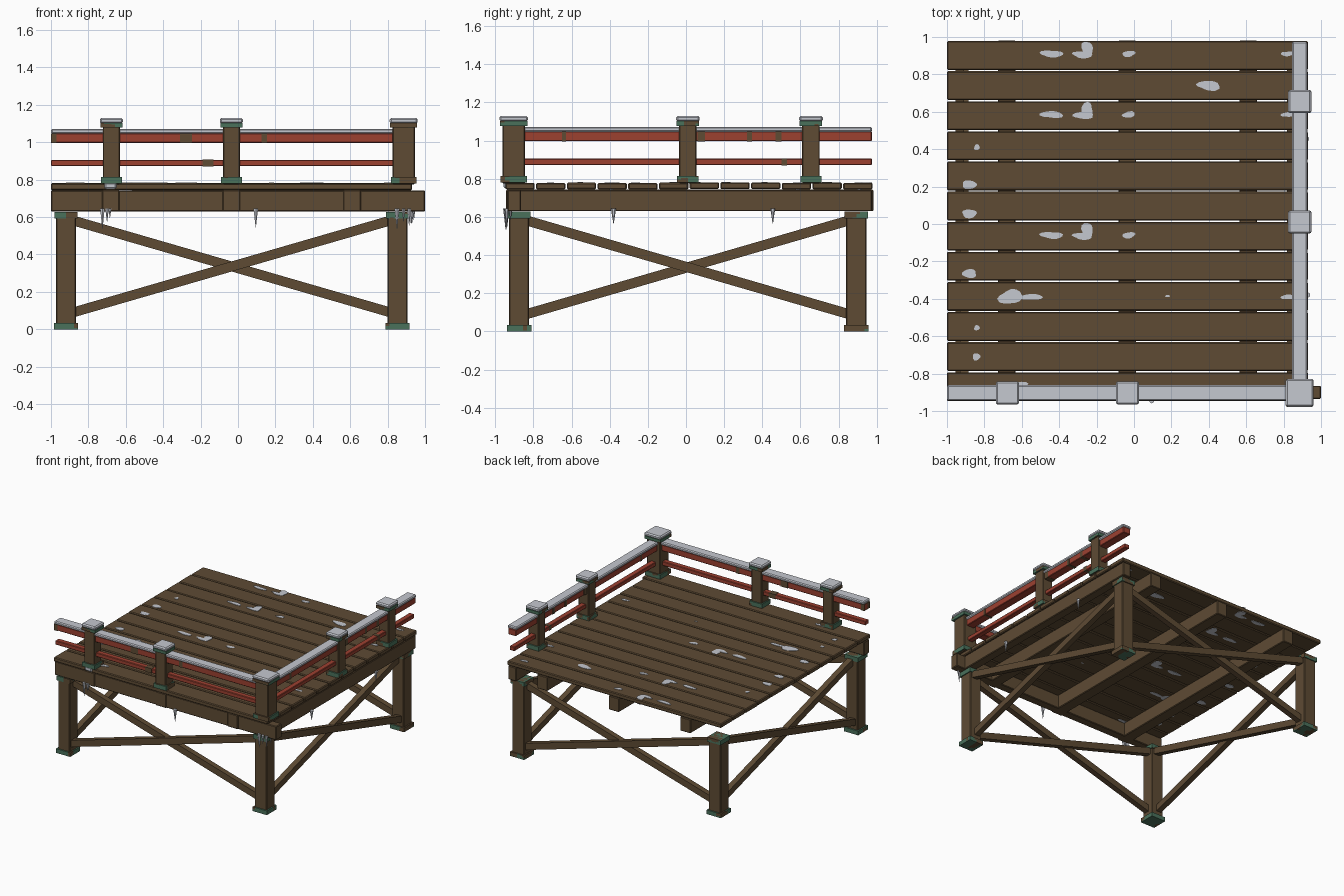
import bpy, bmesh, math, random
from mathutils import Vector, Matrix, noise

if "Cube" in bpy.data.objects:
    bpy.data.objects.remove(bpy.data.objects["Cube"])

random.seed(4)

def material(name, rgb):
    m = bpy.data.materials.new(name)
    m.diffuse_color = (*rgb, 1)
    m.use_nodes = True
    m.node_tree.nodes["Principled BSDF"].inputs["Base Color"].default_value = m.diffuse_color
    return m

WOOD = material("brown wood", (0.112, 0.070, 0.034))
RED = material("red paint", (0.335, 0.052, 0.030))
GREEN = material("patina green", (0.068, 0.165, 0.105))
SNOW = material("snow", (0.56, 0.58, 0.63))

def finish(name, bm, mats):
    me = bpy.data.meshes.new(name)
    bm.normal_update()
    bm.to_mesh(me)
    bm.free()
    for m in mats:
        me.materials.append(m)
    ob = bpy.data.objects.new(name, me)
    bpy.context.collection.objects.link(ob)
    return ob

def box(name, x, y, z, mat, bevel=0.005):
    """Box from (min, max) pairs with chipped edges."""
    bm = bmesh.new()
    bmesh.ops.create_cube(bm, size=1)
    for v in bm.verts:
        v.co = Vector([(a + b) / 2 + c * (b - a) for (a, b), c in zip((x, y, z), v.co)])
    if bevel:
        bmesh.ops.bevel(bm, geom=bm.edges[:], offset=bevel, segments=1, affect='EDGES')
    return finish(name, bm, [mat])

def collar(name, cx, cy, half, z0, z1):
    """Metal collar, green patina with some worn brown areas."""
    bm = bmesh.new()
    bmesh.ops.create_cube(bm, size=1)
    bmesh.ops.subdivide_edges(bm, edges=bm.edges[:], cuts=5, use_grid_fill=True)
    for v in bm.verts:
        v.co = Vector((cx + v.co.x * 2 * half, cy + v.co.y * 2 * half,
                       (z0 + z1) / 2 + v.co.z * (z1 - z0)))
    for f in bm.faces:
        f.material_index = int(noise.noise(f.calc_center_median() * 14) > 0.16)
    return finish(name, bm, [GREEN, WOOD])

def brace(name, a, b, t=0.052, depth=0.045):
    a, b = Vector(a), Vector(b)
    d = (b - a).normalized()
    side = d.cross(Vector((0, 0, 1))).normalized()
    rot = Matrix((d, side, d.cross(side))).transposed()
    bm = bmesh.new()
    bmesh.ops.create_cube(bm, size=1)
    for v in bm.verts:
        v.co = (a + b) / 2 + rot @ Vector((v.co.x * (b - a).length, v.co.y * depth, v.co.z * t))
    bmesh.ops.recalc_face_normals(bm, faces=bm.faces[:])
    return finish(name, bm, [WOOD])

# legs with collars at foot and head
LX, LY = (-0.92, 0.853), (-0.875, 0.893)
for ix, sx in enumerate(("left", "right")):
    for iy, sy in enumerate(("front", "back")):
        x, y, n = LX[ix], LY[iy], f"{sy}_{sx}_leg"
        box(n, (x - .053, x + .053), (y - .053, y + .053), (0.005, 0.628), WOOD)
        collar(n + "_foot_collar", x, y, 0.064, 0, 0.034)
        collar(n + "_head_collar", x, y, 0.061, 0.592, 0.628)

# crossed braces on all four sides
for y, n in zip(LY, ("front", "back")):
    brace(n + "_brace_a", (LX[0] + .02, y + .012, .587), (LX[1] - .02, y + .012, .085))
    brace(n + "_brace_b", (LX[0] + .02, y - .012, .085), (LX[1] - .02, y - .012, .587))
for x, n in zip(LX, ("left", "right")):
    brace(n + "_brace_a", (x + .012, LY[0] + .02, .587), (x + .012, LY[1] - .02, .085))
    brace(n + "_brace_b", (x - .012, LY[0] + .02, .085), (x - .012, LY[1] - .02, .587))

# beams and joists
box("front_beam", (-1, 1), (-0.935, -0.865), (0.63, 0.742), WOOD)
box("right_beam", (0.85, 0.922), (-0.87, 0.975), (0.63, 0.742), WOOD)
for i, x in enumerate((-0.68, -0.035, 0.61)):
    box(f"joist_{i}", (x - .047, x + .047), (-0.943, 0.982), (0.63, 0.744), WOOD)

# deck planks
for i in range(12):
    y = -0.95 + 0.161 * i
    dz = random.uniform(-0.002, 0.002)
    box(f"deck_plank_{i}", (-1, 0.93), (y + .003, y + .157), (0.745 + dz, 0.78 + dz), WOOD, 0.006)

# railing posts with collars and snow caps
def rail_post(name, x, y, r):
    box(name, (x - r, x + r), (y - r, y + r), (0.775, 1.09), WOOD)
    c = r + 0.013
    collar(name + "_base_collar", x, y, c - .003, 0.78, 0.815)
    collar(name + "_top_collar", x, y, c, 1.078, 1.102)
    box(name + "_snow_cap", (x - c - .003, x + c + .003), (y - c - .003, y + c + .003),
        (1.1, 1.13), SNOW, 0.009)

FY, RX = -0.903, 0.886
for n, x in (("outer", -0.677), ("middle", -0.035)):
    rail_post(f"front_{n}_post", x, FY, 0.046)
for n, y in (("middle", 0.01), ("outer", 0.655)):
    rail_post(f"right_{n}_post", RX, y, 0.046)
rail_post("corner_post", RX, FY, 0.059)

# rails, snow on the top rail, and worn paint patches
def rail(name, along_x, span, half, z, mat, bevel=0.004):
    c = FY if along_x else RX
    across = (c - half, c + half)
    box(name, *((span, across) if along_x else (across, span)), z, mat, bevel)

HI, LO = (0.997, 1.048), (0.872, 0.906)
WORN = {True: ([(-1, -.97), (-.31, -.245), (.125, .155)], [(-.19, -.13)]),
        False: ([(-.65, -.63), (.06, .1), (.32, .345), (.47, .5)], [(.5, .53)])}
for ax, n, span in ((True, "front", (-1, 0.86)), (False, "right", (-0.88, 0.975))):
    rail(n + "_top_rail", ax, span, 0.034, HI, RED)
    rail(n + "_lower_rail", ax, span, 0.022, LO, RED)
    rail(n + "_rail_snow", ax, span, 0.041, (1.046, 1.072), SNOW, 0.007)
    for i, s in enumerate(WORN[ax][0]):
        rail(f"{n}_top_rail_worn_{i}", ax, s, 0.0355, (HI[0] - .0015, HI[1]), WOOD, 0)
    for i, s in enumerate(WORN[ax][1]):
        rail(f"{n}_lower_rail_worn_{i}", ax, s, 0.0235, (LO[0] - .0015, LO[1] + .0015), WOOD, 0)

# snow patches as thin irregular plates on deck top and underside
def patch(name, x, y, rx, ry):
    for side, z in (("top", 0.7825), ("under", 0.7435)):
        bm = bmesh.new()
        bmesh.ops.create_cone(bm, cap_ends=True, segments=14, radius1=1, radius2=1, depth=0.003)
        for v in bm.verts:
            a = math.atan2(v.co.y, v.co.x)
            k = 0.95 + 0.14 * math.sin(2 * a + x * 9) + 0.1 * math.sin(3 * a + y * 7)
            v.co = Vector((x + v.co.x * rx * k, y + v.co.y * ry * k, z + v.co.z))
        finish(f"{name}_{side}", bm, [SNOW])

spots = [(0.4, 0.74, .068, .026), (-0.66, -0.39, .065, .042), (-0.55, -0.39, .06, .018),
         (-0.84, 0.41, .018, .015), (-0.84, -0.555, .018, .013), (-0.842, -0.71, .024, .018),
         (-0.62, -0.86, .05, .02), (0.18, -0.385, .012, .007)]
for y in (0.91, 0.585, -0.06):
    spots += [(-0.44, y, .06, .021), (-0.275, y - .005, .06, .018),
              (-0.25, y + .025, .035, .042), (-0.028, y, .037, .017)]
spots += [(-0.88, y, .046, .022) for y in (0.21, 0.055, -0.265)]
spots += [(0.82, y, .033, .015) for y in (0.91, 0.585, -0.39)]
for i, s in enumerate(spots):
    patch(f"snow_patch_{i}", *s)

# snow spilling over the front edge
box("spilled_snow", (-0.715, -0.65), (-0.957, -0.93), (0.75, 0.786), SNOW, 0.008)

# icicles hanging from the beams
for i, (x, y, r, h) in enumerate((
        (-0.725, -0.945, .014, .11), (-0.7, -0.94, .011, .07), (-0.685, -0.945, .009, .05),
        (0.095, -0.945, .014, .10), (0.85, -0.94, .015, .11), (0.885, -0.945, .011, .07),
        (0.915, -0.94, .012, .09), (0.94, -0.92, .010, .06),
        (0.93, -0.38, .014, .08), (0.925, 0.455, .013, .08))):
    bm = bmesh.new()
    bmesh.ops.create_cone(bm, cap_ends=True, segments=6, radius1=0.001, radius2=r, depth=h,
                          matrix=Matrix.Translation((x, y, 0.645 - h / 2)))
    finish(f"icicle_{i}", bm, [SNOW])
